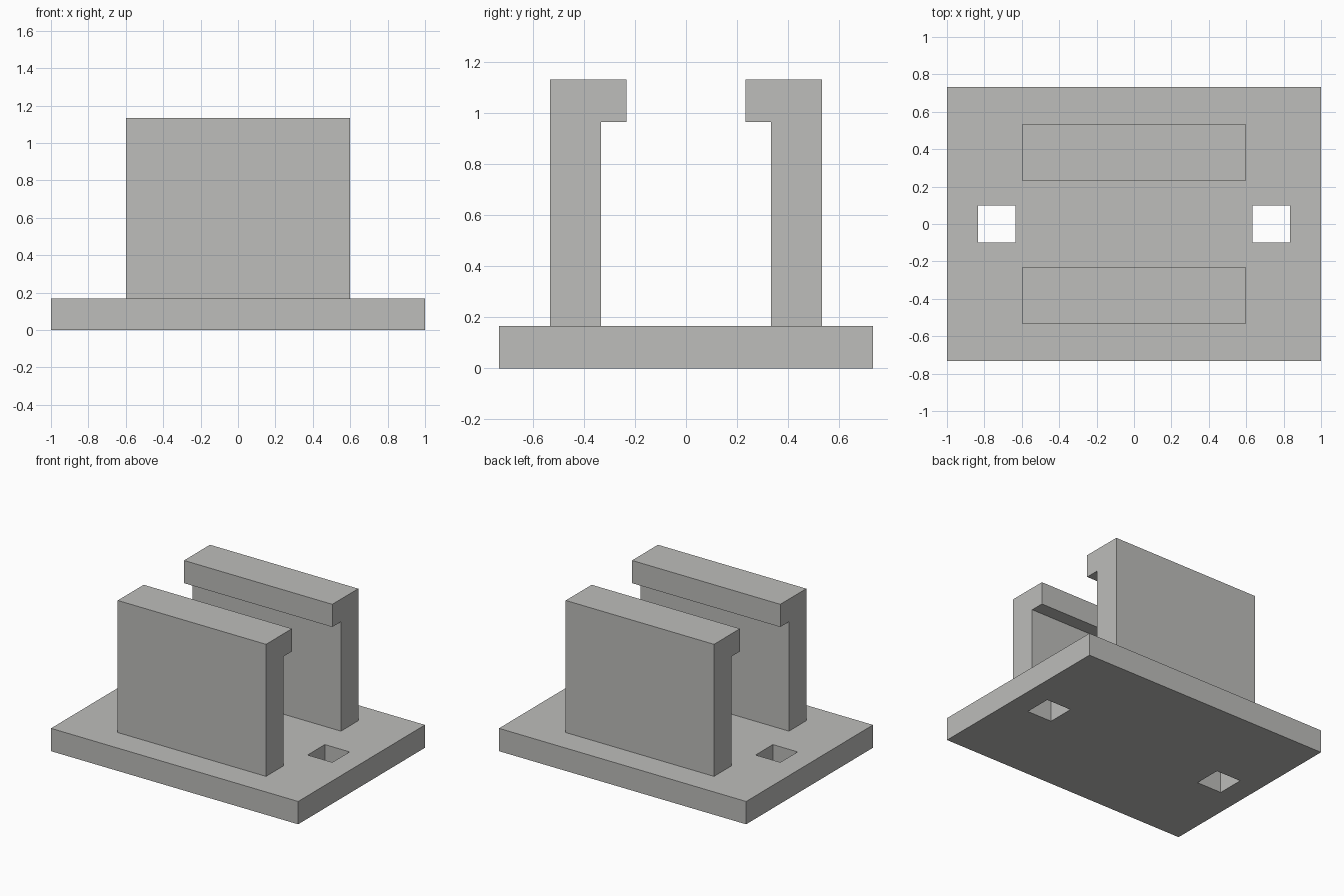
import bpy

cube = bpy.data.objects.get("Cube")
if cube:
    bpy.data.objects.remove(cube, do_unlink=True)

# Single grey material
GREY = (0.51, 0.51, 0.495, 1.0)
grey = bpy.data.materials.new("warm grey")
grey.use_nodes = True
grey.diffuse_color = GREY
grey.node_tree.nodes["Principled BSDF"].inputs["Base Color"].default_value = GREY


def slab(name, verts, faces, thickness):
    """Flat outline thickened evenly to both sides."""
    mesh = bpy.data.meshes.new(name)
    mesh.from_pydata(verts, [], faces)
    mesh.materials.append(grey)
    obj = bpy.data.objects.new(name, mesh)
    bpy.context.collection.objects.link(obj)
    solid = obj.modifiers.new("thickness", 'SOLIDIFY')
    solid.thickness = thickness
    solid.offset = 0
    return obj


BASE_H = 0.167
WALL_LENGTH = 1.2

# Base plate: grid of cells, leaving out the two square holes
xs = [-1, -0.833, -0.633, 0.633, 0.833, 1]
ys = [-0.733, -0.1, 0.1, 0.733]
nx = len(xs)
verts = [(x, y, BASE_H / 2) for y in ys for x in xs]
cells = [(j * nx + i, j * nx + i + 1, (j + 1) * nx + i + 1, (j + 1) * nx + i)
         for j in range(len(ys) - 1) for i in range(nx - 1)
         if (i, j) not in ((1, 1), (3, 1))]
slab("base_plate", verts, cells, BASE_H)

# Hooked walls: lip at the top points inward
profile = [(0.533, BASE_H), (0.533, 1.133), (0.233, 1.133),
           (0.233, 0.967), (0.333, 0.967), (0.333, BASE_H)]
for name, side in (("front_hooked_wall", -1), ("back_hooked_wall", 1)):
    outline = [(0, side * y, z) for y, z in profile]
    slab(name, outline, [tuple(range(len(outline)))], WALL_LENGTH)
